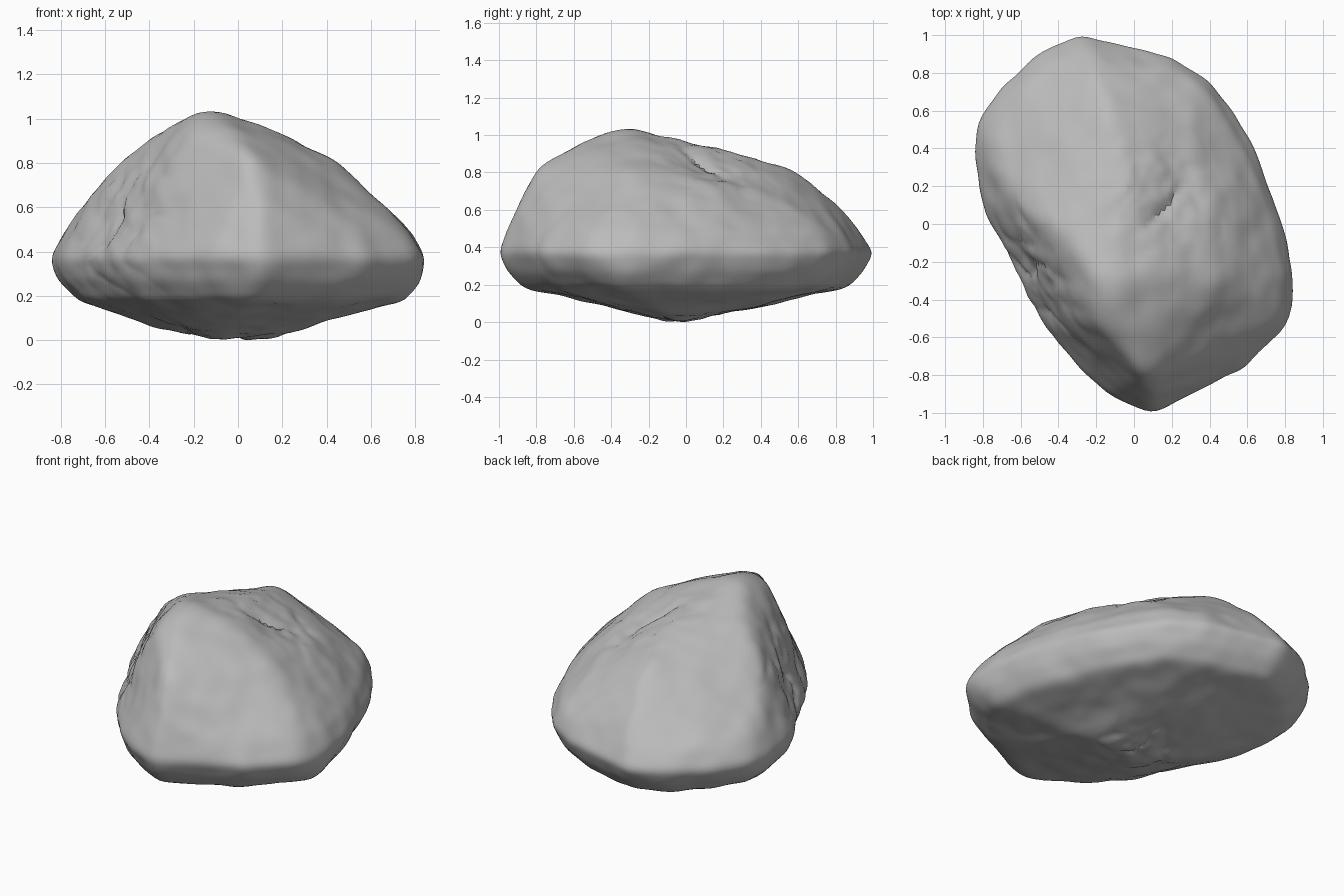
import bpy
import bmesh
from math import exp
from mathutils import Vector, noise
from mathutils.bvhtree import BVHTree

default_cube = bpy.data.objects.get("Cube")
if default_cube:
    bpy.data.objects.remove(default_cube, do_unlink=True)

# Plan outline of the widest part of the rock
OUTLINE = [(-.27, 1), (0, .92), (.2, .88), (.4, .76), (.52, .6), (.65, .38),
           (.8, -.02), (.84, -.3), (.82, -.52), (.6, -.75), (.4, -.84),
           (.1, -1), (-.1, -.92), (-.25, -.8), (-.45, -.57), (-.6, -.25),
           (-.78, .05), (-.84, .42), (-.82, .54), (-.7, .71), (-.48, .91)]
# Rim levels: outline scale and height
RIM = [(.87, .19), (.96, .28), (1.01, .38), (.94, .49)]
# Corners of the upper facets
CROWN = [(-.13, -.35, 1.06), (-.2, -.28, 1.04), (.12, -.25, .98), (-.05, 0, .98),
         (.05, -.8, .85), (0, -.65, .93), (.1, -.91, .63), (.3, -.25, .89),
         (.46, -.3, .82), (.42, .1, .76), (-.02, .22, .93), (-.13, .6, .82),
         (.28, .5, .69), (-.2, .8, .66), (-.37, -.08, .95), (-.2, -.5, .97),
         (-.46, .05, .86), (-.61, .12, .73), (-.45, .5, .69), (.66, -.3, .62)]
# Low points of the shallow underside and its two lower shoulders
KEEL = [(-.13, -.08, 0), (.15, -.05, .01), (0, .1, .03), (-.4, .1, .08),
        (.4, -.2, .1), (.83, -.35, .27), (.75, -.35, .18), (-.82, .4, .28),
        (-.7, .35, .17)]


def rough_hull():
    """Angular block spanned by the rim, crown and keel points."""
    hull = bmesh.new()
    points = [(x * s, y * s, z) for s, z in RIM for x, y in OUTLINE]
    for point in points + CROWN + KEEL:
        hull.verts.new(point)
    bmesh.ops.convex_hull(hull, input=hull.verts)
    tree = BVHTree.FromBMesh(hull)
    hull.free()
    return tree


def wear(verts, neighbours, factor):
    """Move every vertex toward (or away from) the mean of its neighbours."""
    moved = []
    for v, around in zip(verts, neighbours):
        mean = sum((n.co for n in around), Vector()) / len(around)
        moved.append(v.co.lerp(mean, factor))
    for v, co in zip(verts, moved):
        v.co = co


def patch(point, centre, radius):
    """Soft weight around a weathered area."""
    return exp(-(point - Vector(centre)).length_squared / radius ** 2)


def crease(point, scale):
    """Thin crack lines where a noise field crosses zero."""
    warped = point * scale + noise.noise_vector(point * 5) * .3
    return exp(-abs(noise.noise(warped)) * 9)


def relief(point):
    """Broad swells everywhere, cracks and a hollow in the weathered areas."""
    swell = noise.noise(point * 3.2) * .012 + noise.noise(point * 8) * .007
    worn = (patch(point, (.15, .1, .88), .3)
            + patch(point, (-.5, -.25, .55), .35)
            + patch(point, (-.05, 0, .03), .25))
    hollow = patch(point, (.2, .08, .86), .16) * .03
    chips = noise.noise(point * 14) * .012
    return swell - hollow + worn * (chips - crease(point, 4) * .018)


# Wrap an even sphere onto the block
tree = rough_hull()
centre = Vector((0, 0, .42))
rock = bmesh.new()
bmesh.ops.create_icosphere(rock, subdivisions=6, radius=1)
for v in rock.verts:
    direction = Vector((v.co.x * .84, v.co.y, v.co.z * .55)).normalized()
    hit = tree.ray_cast(centre + direction * 4, -direction)[0]
    v.co = hit if hit else centre + direction * .5

# Round off its edges while keeping its bulk
verts = list(rock.verts)
neighbours = [[e.other_vert(v) for e in v.link_edges] for v in verts]
for _ in range(14):
    wear(verts, neighbours, .5)
    wear(verts, neighbours, -.4)

# Push the weathered relief into the surface
rock.normal_update()
moved = [v.co + v.normal * relief(v.co) for v in verts]
for v, co in zip(verts, moved):
    v.co = co

# Centre the rock and rest it on the ground
lows = Vector([min(v.co[i] for v in verts) for i in range(3)])
highs = Vector([max(v.co[i] for v in verts) for i in range(3)])
middle = (lows + highs) / 2
bmesh.ops.translate(rock, verts=verts, vec=(-middle.x, -middle.y, -lows.z))

mesh = bpy.data.meshes.new("boulder")
rock.to_mesh(mesh)
rock.free()
boulder = bpy.data.objects.new("boulder", mesh)
bpy.context.collection.objects.link(boulder)

# Plain grey stone
stone = bpy.data.materials.new("grey_stone")
stone.use_nodes = True
grey = (.5, .5, .5, 1)
stone.diffuse_color = grey
shader = next(n for n in stone.node_tree.nodes if n.type == "BSDF_PRINCIPLED")
shader.inputs["Base Color"].default_value = grey
shader.inputs["Roughness"].default_value = .9
mesh.materials.append(stone)

bpy.ops.object.select_all(action="DESELECT")
boulder.select_set(True)
bpy.context.view_layer.objects.active = boulder
bpy.ops.object.shade_smooth_by_angle(angle=.6)
